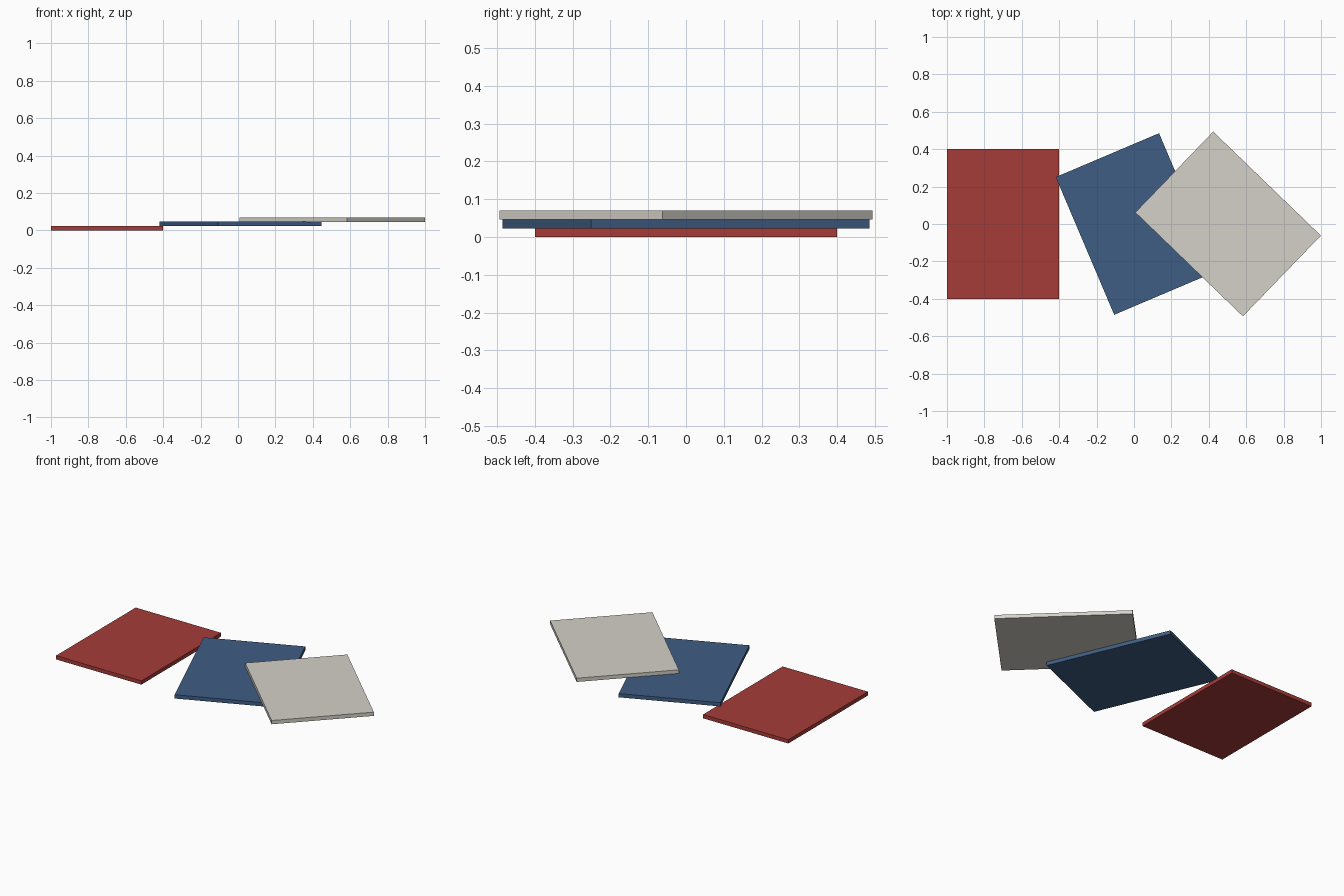
import bpy
from math import radians

if "Cube" in bpy.data.objects:
    bpy.data.objects.remove(bpy.data.objects["Cube"])

THICK = 0.024   # thickness of each card
STEP = 0.0232   # height step between stacked cards


def card(name, x, level, angle, color):
    """Flat 0.6 x 0.8 card, turned about z and resting on the card below."""
    z = level * STEP + THICK / 2
    bpy.ops.mesh.primitive_cube_add(size=1, location=(x, 0, z),
                                    rotation=(0, 0, angle))
    ob = bpy.context.object
    ob.name = name
    ob.scale = (0.6, 0.8, THICK)
    bpy.ops.object.transform_apply(location=False, rotation=False, scale=True)
    mat = bpy.data.materials.new(name + "_color")
    mat.diffuse_color = (*color, 1)
    mat.use_nodes = True
    mat.node_tree.nodes["Principled BSDF"].inputs["Base Color"].default_value = mat.diffuse_color
    ob.data.materials.append(mat)
    return ob


# Three fanned cards, each higher and turned further than the last
card("red_card", -0.70, 0, 0.0, (0.38, 0.045, 0.04))
card("blue_card", 0.014, 1, radians(23), (0.05, 0.11, 0.23))
card("pale_card", 0.503, 2, radians(46), (0.66, 0.64, 0.58))
